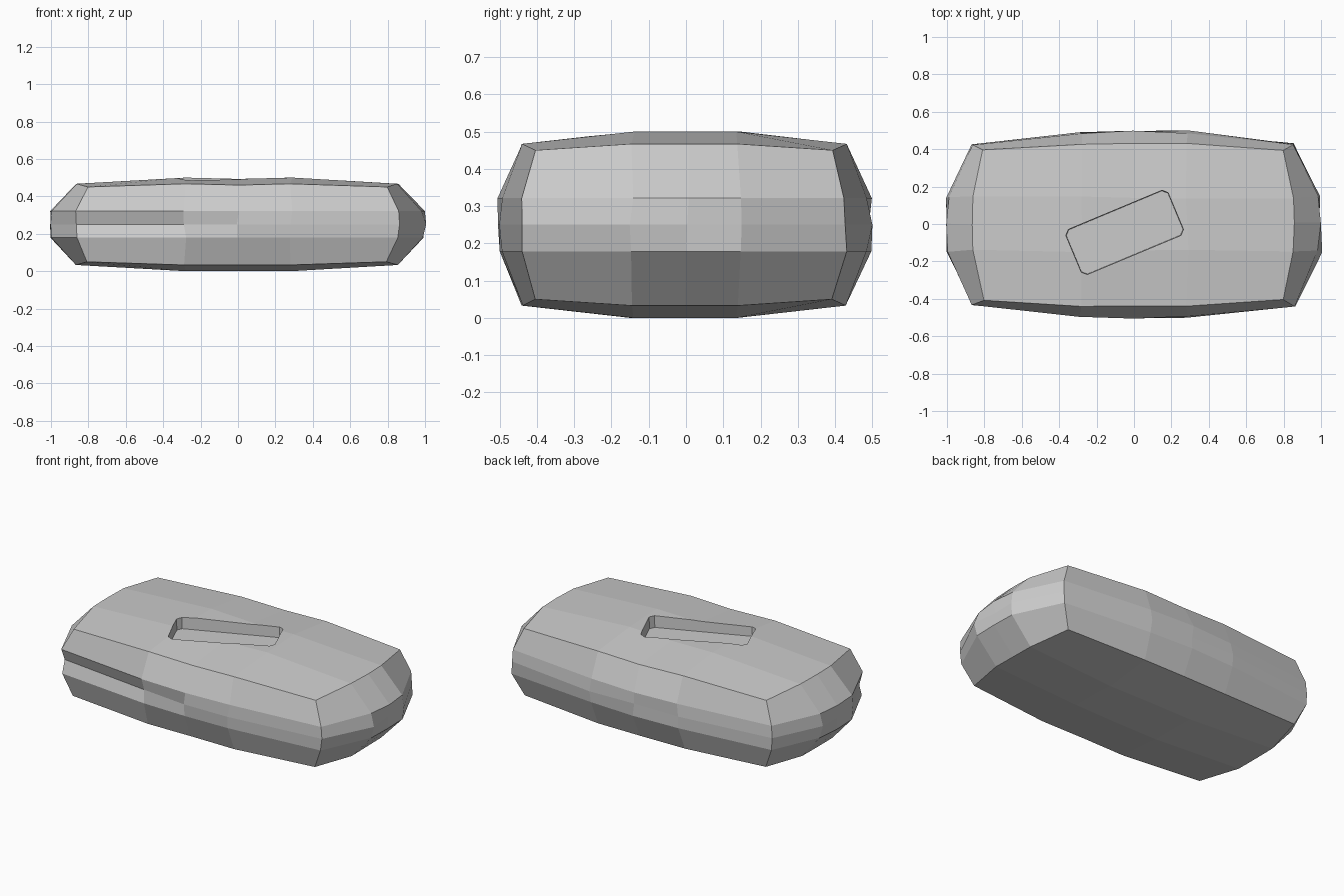
import bpy, bmesh, math, random
from mathutils import Vector

if "Cube" in bpy.data.objects:
    bpy.data.objects.remove(bpy.data.objects["Cube"])

random.seed(4)
HALF = (1.0, 0.5, 0.25)
EDGE = (0.86, 0.432, 0.217)      # where two sides meet
CORNER = (0.80, 0.40, 0.20)      # where three sides meet
INNER = 0.285                    # inner grid lines as a fraction of half size


def stone_point(idx):
    """Position of a surface grid point, each index running -2..2."""
    ends = sum(abs(i) == 2 for i in idx)
    size = {1: HALF, 2: EDGE, 3: CORNER}[ends]
    p = []
    for a, i in enumerate(idx):
        s = (i > 0) - (i < 0)
        if abs(i) == 2:
            # outer points of a single face reach the full size
            p.append(s * (size[a] - (0.012 if ends == 1 and a < 2 and 0 not in idx else 0)))
        else:
            p.append(s * INNER * HALF[a])
    # chipped seams: hollow in the front left, ridges on right and back
    x, y, z = idx
    if z == 0 and y == -2 and x < 0:
        p[1] += 0.035
    if z == 0 and x == 2 and y < 0:
        p[0] += 0.01
        p[1] -= 0.005
    if z == 0 and y == 2 and x > 0:
        p[1] += 0.005
    if z == 2 and x == 0:
        p[2] -= 0.007
    v = Vector(p)
    for a in (0, 1):
        if abs(idx[a]) == 2:
            v[a] += random.uniform(-0.01, 0.0)
        else:
            v[a] += random.uniform(-0.008, 0.008)
    return v + Vector((0, 0, 0.25))


# Rough stone body: a bulging box with five grid lines per side
bm = bmesh.new()
points = {}


def vert(idx):
    if idx not in points:
        points[idx] = bm.verts.new(stone_point(idx))
    return points[idx]


for axis in range(3):
    for side in (-2, 2):
        for i in range(-2, 2):
            for j in range(-2, 2):
                quad = []
                for a, b in ((i, j), (i + 1, j), (i + 1, j + 1), (i, j + 1)):
                    idx = [a, b]
                    idx.insert(axis, side)
                    quad.append(vert(tuple(idx)))
                bm.faces.new(quad)
bmesh.ops.recalc_face_normals(bm, faces=bm.faces)
mesh = bpy.data.meshes.new("stone_block")
bm.to_mesh(mesh)
bm.free()
block = bpy.data.objects.new("stone_block", mesh)
bpy.context.collection.objects.link(block)

# Slot cutter: a chamfered, slightly tapered bar turned across the top
cm = bmesh.new()
L, W, C = 0.30, 0.135, 0.025
outline = [(L - C, -W), (L, -W + C), (L, W - C), (L - C, W),
           (-L + C, W), (-L, W - C), (-L, -W + C), (-L + C, -W)]
low = [cm.verts.new((x * 0.98, y * 0.95, -0.07)) for x, y in outline]
high = [cm.verts.new((x, y, 0.1)) for x, y in outline]
cm.faces.new(low[::-1])
cm.faces.new(high)
for i in range(8):
    j = (i + 1) % 8
    cm.faces.new((low[i], low[j], high[j], high[i]))
bmesh.ops.recalc_face_normals(cm, faces=cm.faces)
cut_mesh = bpy.data.meshes.new("slot_cutter")
cm.to_mesh(cut_mesh)
cm.free()
cutter = bpy.data.objects.new("slot_cutter", cut_mesh)
cutter.location = (-0.05, -0.045, 0.5)
cutter.rotation_euler.z = math.radians(22.7)
bpy.context.collection.objects.link(cutter)
cutter.hide_render = True

# Carve the slot and drop the helper
mod = block.modifiers.new("slot", 'BOOLEAN')
mod.operation = 'DIFFERENCE'
mod.solver = 'EXACT'
mod.object = cutter
bpy.context.view_layer.objects.active = block
block.select_set(True)
bpy.ops.object.modifier_apply(modifier=mod.name)
bpy.data.objects.remove(cutter, do_unlink=True)
